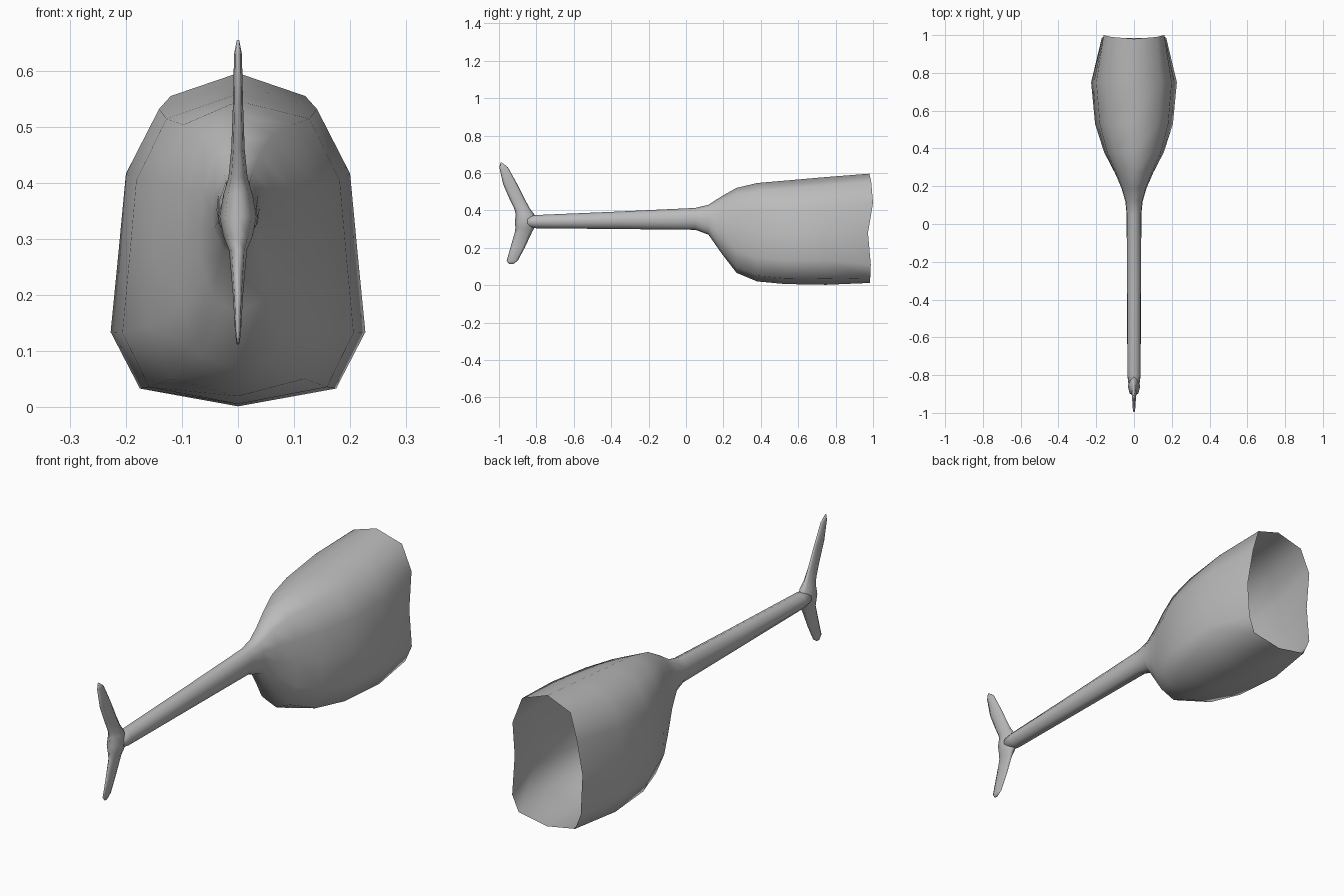
import bpy, bmesh

cube = bpy.data.objects.get("Cube")
if cube:
    bpy.data.objects.remove(cube, do_unlink=True)

grey = bpy.data.materials.new("plain_grey")
grey.use_nodes = True
colour = (0.5, 0.5, 0.5, 1)
grey.diffuse_color = colour
grey.node_tree.nodes["Principled BSDF"].inputs["Base Color"].default_value = colour


def mirrored(half):
    """Close a half outline, listed from the top to the bottom, across x = 0."""
    return half + [(-p[0],) + tuple(p[1:]) for p in half[-2:0:-1]]


def loft(name, rings, cap_start=False, cap_end=False):
    bm = bmesh.new()
    loops = [[bm.verts.new(co) for co in ring] for ring in rings]
    for a, b in zip(loops, loops[1:]):
        for i in range(len(a)):
            j = (i + 1) % len(a)
            bm.faces.new((a[i], a[j], b[j], b[i]))
    if cap_start:
        bm.faces.new(loops[0])
    if cap_end:
        bm.faces.new(loops[-1])
    bmesh.ops.recalc_face_normals(bm, faces=bm.faces[:])
    mesh = bpy.data.meshes.new(name)
    bm.to_mesh(mesh)
    bm.free()
    mesh.materials.append(grey)
    for face in mesh.polygons:
        face.use_smooth = True
    obj = bpy.data.objects.new(name, mesh)
    bpy.context.collection.objects.link(obj)
    return obj


# Half outlines as (share of half width, share of height)
HULL = [(0, 1), (.62, .92), (.88, .72), (.94, .47), (1, .23), (.77, .055), (0, 0)]
TUBE = [(0, 1), (.55, .92), (.93, .7), (1, .5), (.93, .3), (.55, .08), (0, 0)]

# Stations: y, half width, bottom, top, how far the outline is hull-shaped
STATIONS = [
    (-.87, .027, .312, .368, 0), (-.8, .035, .304, .375, 0),
    (-.35, .037, .300, .394, 0), (.05, .039, .296, .413, 0),
    (.12, .046, .270, .43, .1), (.19, .068, .17, .475, .35),
    (.27, .104, .066, .52, .6), (.38, .16, .02, .546, .85),
    (.53, .206, .006, .559, 1), (.75, .227, .002, .578, 1),
]
rings = []
for y, w, low, high, k in STATIONS:
    half = []
    for (hx, hz), (tx, tz) in zip(HULL, TUBE):
        x, z = tx + (hx - tx) * k, tz + (hz - tz) * k
        half.append((x * w, y, low + z * (high - low)))
    rings.append(mirrored(half))

# Wavy open rim at the back
rings.append(mirrored([(0, .98, .596), (.12, .99, .555), (.16, 1, .44),
                       (.168, .973, .28), (.17, .988, .11), (.14, .985, .038),
                       (0, .985, .012)]))
loft("hull_and_tail_boom", rings, cap_start=True)

# Swept fins: z, front edge y, rear edge y, half thickness
FIN = [
    (.655, -.992, -.984, .002), (.63, -.998, -.952, .007),
    (.54, -.978, -.902, .009), (.46, -.943, -.862, .012),
    (.41, -.919, -.835, .017), (.38, -.91, -.812, .026),
    (.34, -.915, -.80, .033), (.305, -.912, -.812, .026),
    (.28, -.916, -.825, .016), (.2, -.939, -.862, .009),
    (.13, -.959, -.9, .005), (.112, -.945, -.925, .002),
]
fins = []
for z, front, rear, t in FIN:
    span = rear - front
    fins.append(mirrored([(0, front, z), (.7 * t, front + .16 * span, z),
                          (t, front + .5 * span, z), (.6 * t, front + .84 * span, z),
                          (0, rear, z)]))
loft("tail_fins", fins, cap_start=True, cap_end=True)
